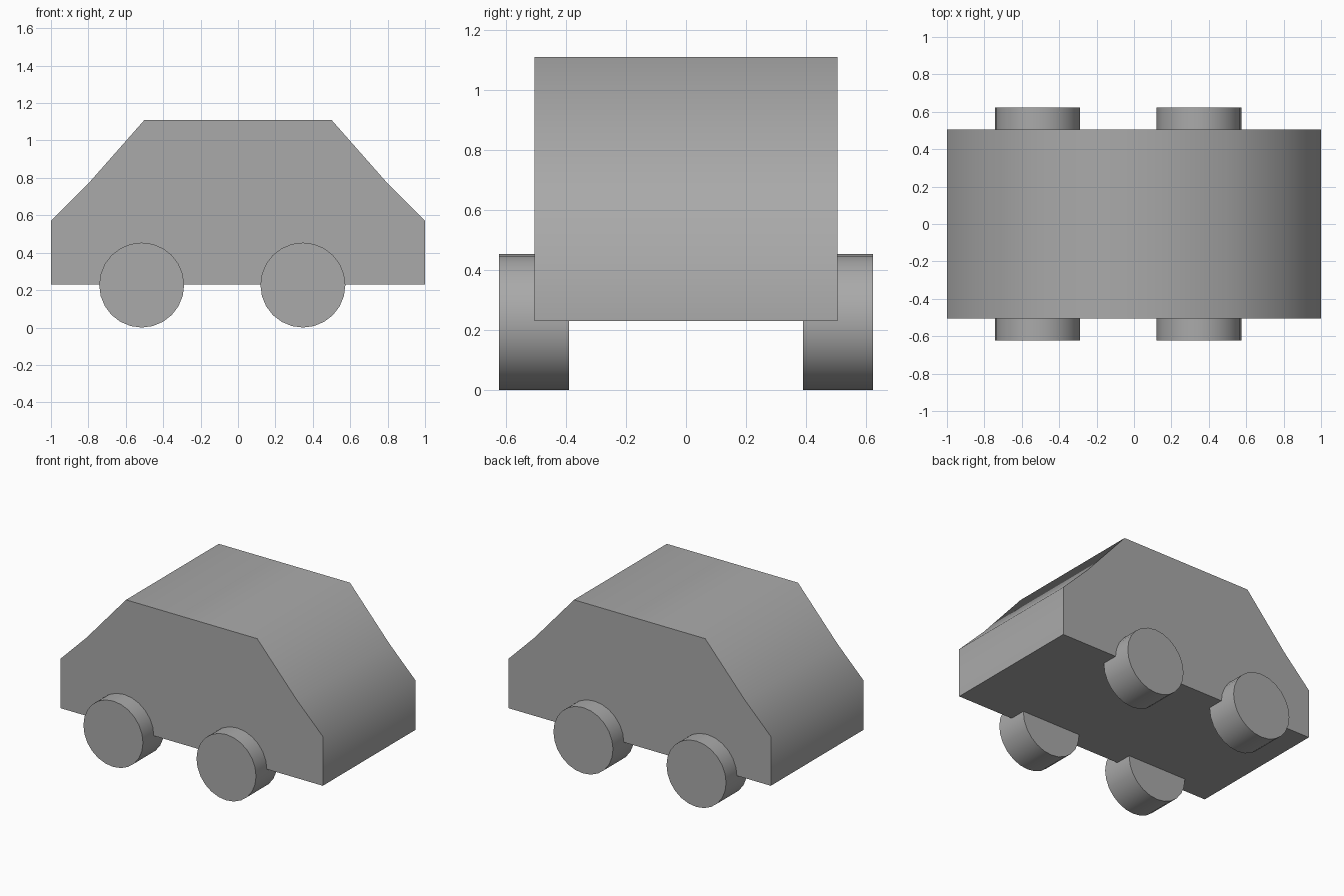
import bpy
import bmesh
import math

cube = bpy.data.objects.get("Cube")
if cube:
    bpy.data.objects.remove(cube, do_unlink=True)

# One plain grey for the whole car
grey = bpy.data.materials.new("plain grey")
grey.use_nodes = True
GREY = (0.4, 0.4, 0.4, 1)
grey.diffuse_color = GREY
grey.node_tree.nodes["Principled BSDF"].inputs["Base Color"].default_value = GREY


def extrude_profile(name, profile, y0, y1, location=(0, 0, 0)):
    """Extrude an x-z outline from y0 to y1, smooth round the outline, sharp at the ends."""
    bm = bmesh.new()
    face = bm.faces.new([bm.verts.new((x, y0, z)) for x, z in profile])
    result = bmesh.ops.extrude_face_region(bm, geom=[face], use_keep_orig=True)
    moved = [v for v in result["geom"] if isinstance(v, bmesh.types.BMVert)]
    bmesh.ops.translate(bm, verts=moved, vec=(0, y1 - y0, 0))
    bmesh.ops.recalc_face_normals(bm, faces=bm.faces)
    mesh = bpy.data.meshes.new(name)
    bm.to_mesh(mesh)
    bm.free()
    mesh.materials.append(grey)
    obj = bpy.data.objects.new(name, mesh)
    obj.location = location
    bpy.context.collection.objects.link(obj)
    bpy.ops.object.select_all(action="DESELECT")
    obj.select_set(True)
    bpy.context.view_layer.objects.active = obj
    bpy.ops.object.shade_smooth_by_angle(angle=math.radians(60))
    return obj


# Body: half outline mirrored to both ends
half = [(1, 0.23), (1, 0.57), (0.8, 0.77), (0.5, 1.11)]
outline = half + [(-x, z) for x, z in reversed(half)]
extrude_profile("car_body", outline, -0.505, 0.505)

# Wheels: two pairs, partly sunk into the body sides
RADIUS, SIDES = 0.227, 24
circle = [(RADIUS * math.cos(math.tau * i / SIDES), RADIUS * math.sin(math.tau * i / SIDES))
          for i in range(SIDES)]
for end, x in (("left", 0.347), ("right", -0.515)):
    for face, side in (("front", -1), ("back", 1)):
        extrude_profile(f"{face}_{end}_wheel", circle, -0.1165, 0.1165,
                        (x, side * 0.507, RADIUS))
